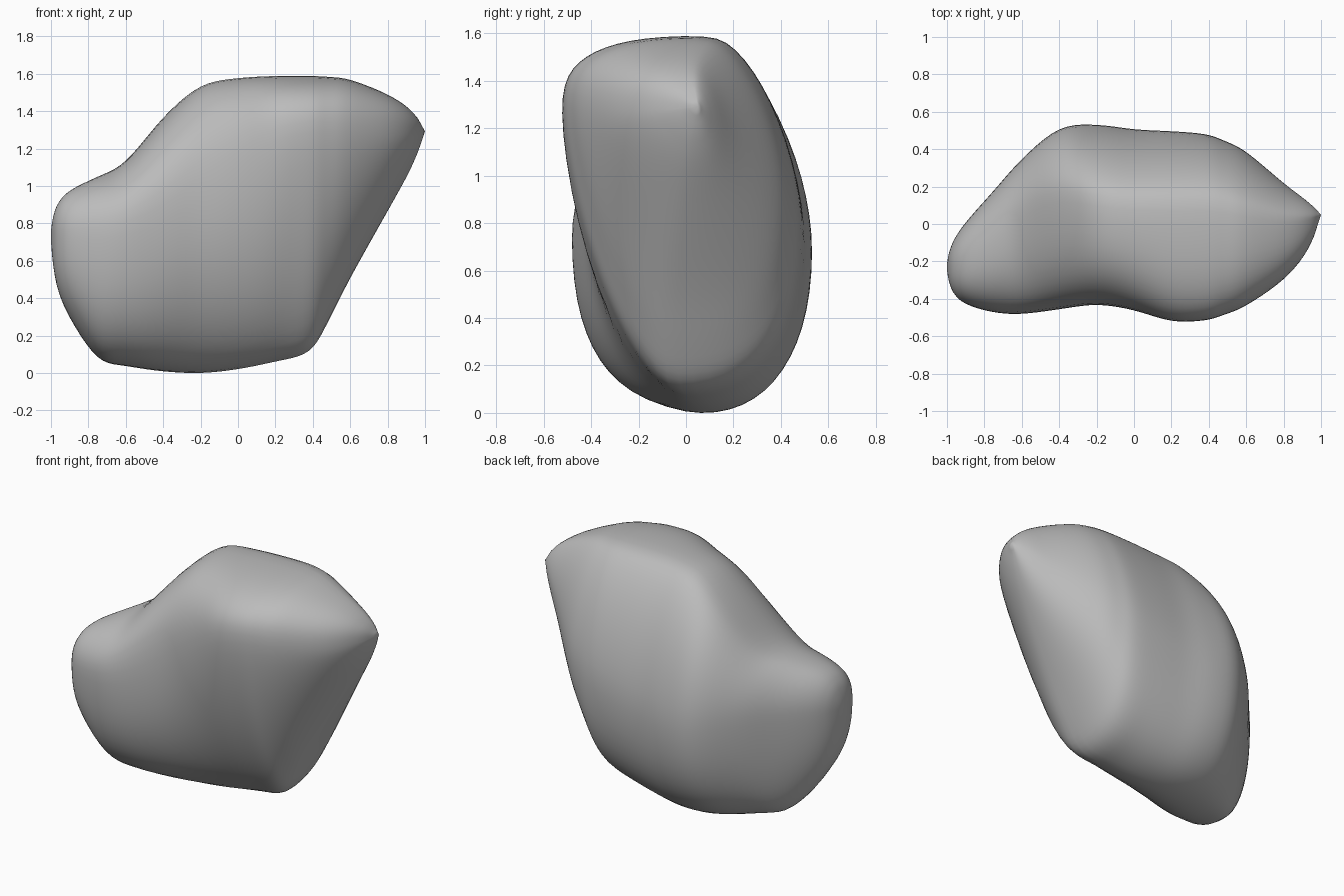
import bpy
import bmesh
from math import cos, sin, pi

default_cube = bpy.data.objects.get("Cube")
if default_cube:
    bpy.data.objects.remove(default_cube, do_unlink=True)

# Stations along the boulder. Each one holds:
# x, front y, back y, top z, bottom z, then where those extremes sit:
# z of front, z of back, y of top, y of bottom
STATIONS = [
    (-1, -.23, -.23, .75, .75, .75, .75, -.23, -.23),
    (-.97, -.36, -.1, .9, .48, .75, .75, -.22, -.2),
    (-.9, -.43, .01, .985, .3, .75, .75, -.19, -.13),
    (-.75, -.475, .18, 1.06, .08, .75, .75, -.09, -.04),
    (-.6, -.485, .35, 1.14, .04, .77, .75, .06, 0),
    (-.4, -.46, .515, 1.38, .01, .82, .72, .15, .05),
    (-.2, -.435, .535, 1.55, 0, .95, .7, .13, .06),
    (0, -.465, .51, 1.59, .02, 1.12, .72, .11, .04),
    (.2, -.525, .5, 1.6, .06, 1.26, .77, .11, 0),
    (.38, -.52, .485, 1.6, .11, 1.3, .82, .11, -.05),
    (.48, -.49, .45, 1.595, .27, 1.3, .87, .1, -.06),
    (.6, -.44, .39, 1.58, .51, 1.29, .94, .07, -.06),
    (.8, -.3, .22, 1.5, .87, 1.27, 1.13, .03, -.01),
    (.93, -.14, .12, 1.41, 1.11, 1.28, 1.25, .03, .02),
    (1, .05, .05, 1.3, 1.3, 1.3, 1.3, .05, .05),
]
STEPS = 5       # rings between two stations
QUARTER = 14    # points in a quarter of a ring


def extrapolate(end, inner):
    return tuple(2 * a - b for a, b in zip(end, inner))


def catmull(p0, p1, p2, p3, t):
    """Smooth blend between two stations."""
    return [0.5 * (2 * b + (c - a) * t + (2 * a - 5 * b + 4 * c - d) * t ** 2
                   + (3 * b - a - 3 * c + d) * t ** 3)
            for a, b, c, d in zip(p0, p1, p2, p3)]


def quarter_point(side, cap, angle, power):
    """Point on a rounded arc from a side extreme to a cap extreme."""
    (side_y, side_z), (cap_y, cap_z) = side, cap
    along = max(cos(angle), 0) ** (2 / power)
    up = max(sin(angle), 0) ** (2 / power)
    return cap_y + (side_y - cap_y) * along, side_z + (cap_z - side_z) * up


def ring_points(station):
    """Closed cross-section made of four arcs."""
    x, front_y, back_y, top_z, bottom_z, front_z, back_z, top_y, bottom_y = station
    front, back = (front_y, front_z), (back_y, back_z)
    top, bottom = (top_y, top_z), (bottom_y, bottom_z)
    # towards the high end the back slopes, the brow fills out
    # and the lower front tightens into a ridge
    ridge = min(max((x + .5) / .8, 0), 1)
    crown = min(max((x + .7) / .5, 0), 1)
    arcs = [
        (back, top, False, 2.2 - .58 * crown),
        (front, top, True, 2.3 + .5 * crown),
        (front, bottom, False, 2.4 - .85 * ridge),
        (back, bottom, True, 2.2 + .25 * ridge),
    ]
    points = []
    for side, cap, reverse, power in arcs:
        for i in range(QUARTER):
            angle = pi / 2 * i / QUARTER
            if reverse:
                angle = pi / 2 - angle
            y, z = quarter_point(side, cap, angle, power)
            points.append((x, y, z))
    return points


# Resample the stations into many rings; the low end is blunt, the high end pointed
first = (STATIONS[1][0],) + extrapolate(STATIONS[0], STATIONS[1])[1:]
padded = [first] + STATIONS + [extrapolate(STATIONS[-1], STATIONS[-2])]
rings = []
for i in range(len(STATIONS) - 1):
    for step in range(STEPS):
        rings.append(catmull(*padded[i:i + 4], step / STEPS))
rings.append(list(STATIONS[-1]))

# Loft the skin between the two end points
bm = bmesh.new()
loops = [[bm.verts.new(p) for p in ring_points(r)] for r in rings]
for a, b in zip(loops, loops[1:]):
    for i in range(len(a)):
        j = (i + 1) % len(a)
        bm.faces.new((a[i], a[j], b[j], b[i]))
bmesh.ops.remove_doubles(bm, verts=bm.verts, dist=.0005)
# Soften the skin slightly away from the ends
inner = [v for v in bm.verts if abs(v.co.x) < .96]
for _ in range(6):
    bmesh.ops.smooth_vert(bm, verts=inner, factor=.5,
                          use_axis_x=True, use_axis_y=True, use_axis_z=True)
bmesh.ops.recalc_face_normals(bm, faces=bm.faces)

# Rest the boulder on the ground
lowest = min(v.co.z for v in bm.verts)
for v in bm.verts:
    v.co.z -= lowest
for face in bm.faces:
    face.smooth = True

mesh = bpy.data.meshes.new("boulder")
bm.to_mesh(mesh)
bm.free()
boulder = bpy.data.objects.new("boulder", mesh)
bpy.context.collection.objects.link(boulder)

# Plain grey stone
stone = bpy.data.materials.new("grey stone")
stone.use_nodes = True
GREY = (.5, .5, .5, 1)
stone.diffuse_color = GREY
stone.node_tree.nodes["Principled BSDF"].inputs["Base Color"].default_value = GREY
mesh.materials.append(stone)
